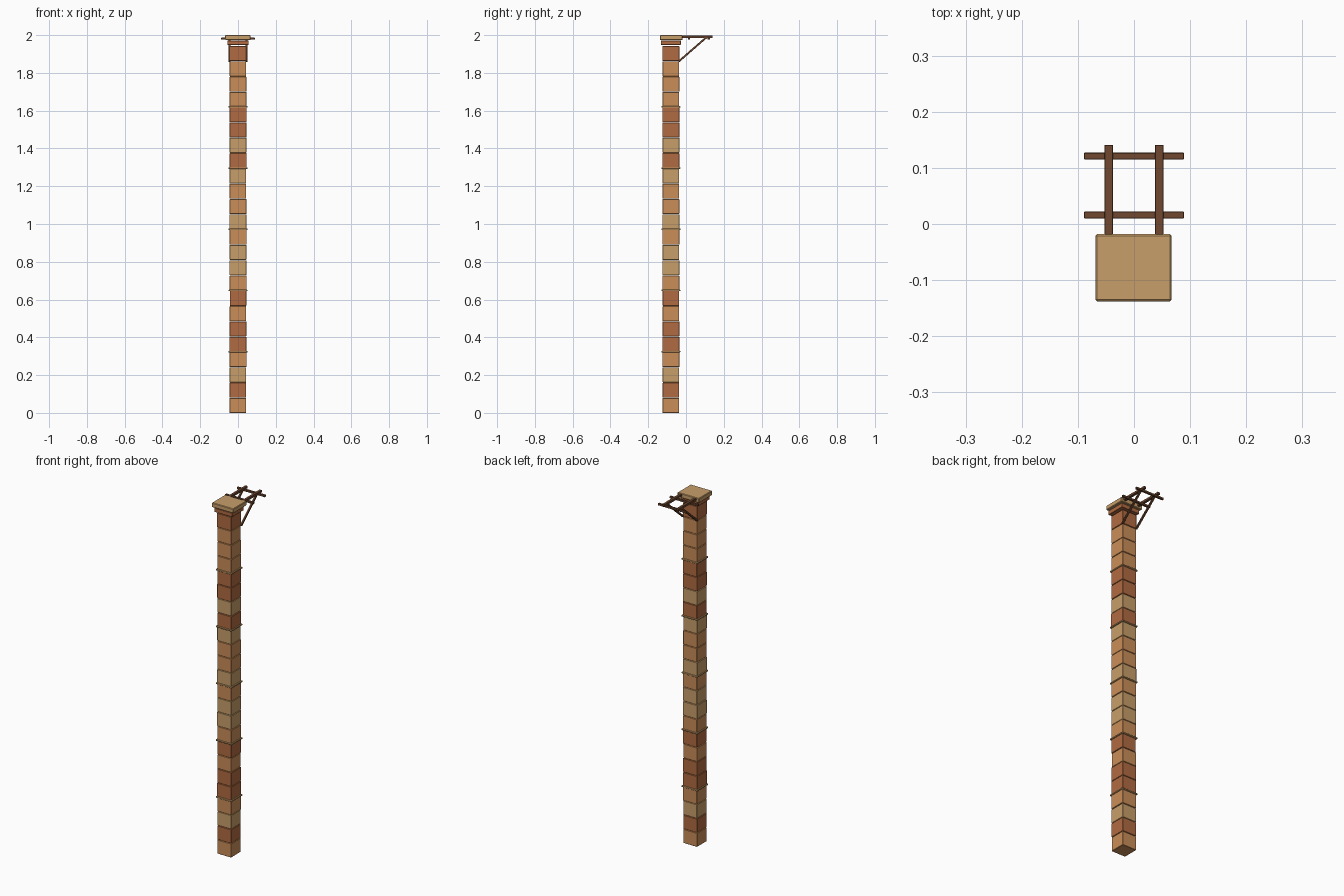
import bpy, random
from mathutils import Vector

random.seed(4)
old = bpy.data.objects.get("Cube")
if old:
    bpy.data.objects.remove(old, do_unlink=True)


def material(name, rgb):
    m = bpy.data.materials.new(name)
    m.use_nodes = True
    linear = [((c / 255 + 0.055) / 1.055) ** 2.4 for c in rgb] + [1]
    m.diffuse_color = linear
    m.node_tree.nodes["Principled BSDF"].inputs["Base Color"].default_value = linear
    return m


TAN = material("tan brick", (200, 159, 106))
ORANGE = material("orange brick", (202, 142, 88))
RED = material("red brick", (176, 107, 65))
WOOD = material("dark wood", (112, 72, 48))


def box(name, centre, size, mat, bevel=0.0015):
    bpy.ops.mesh.primitive_cube_add(size=1, location=centre)
    ob = bpy.context.object
    ob.name = name
    ob.scale = size
    bpy.ops.object.transform_apply(location=False, rotation=False, scale=True)
    ob.data.materials.append(mat)
    mod = ob.modifiers.new("soft edges", "BEVEL")
    mod.width = bevel
    mod.segments = 1
    return ob


def beam(name, start, end, width, depth, mat):
    """Square timber running between two points."""
    a, b = Vector(start), Vector(end)
    ob = box(name, (a + b) / 2, (width, depth, (b - a).length), mat, 0.001)
    ob.rotation_mode = "QUATERNION"
    ob.rotation_quaternion = Vector((0, 0, 1)).rotation_difference(b - a)
    return ob


# Column of stacked blocks, bottom to top
COLUMN_Y = -0.08
PITCH = 0.081
courses = "ORTORRORO" + "TTOTOOT" + "RTRROOOR"
palette = {"O": ORANGE, "R": RED, "T": TAN}
for i, code in enumerate(courses):
    width = 0.089 + random.uniform(-0.002, 0.001)
    box("column_block", (random.uniform(-0.001, 0.001), COLUMN_Y, (i + 0.5) * PITCH - 0.001),
        (width, width, PITCH - 0.002), palette[code])

# Thin ledges every four courses
for k in range(1, 6):
    box("ledge", (0, COLUMN_Y, k * PITCH * 4), (0.1, 0.1, 0.008), TAN)

# Stepped cap
box("cap_lower", (0, COLUMN_Y, 1.96), (0.112, 0.106, 0.023), RED)
box("cap_slab", (-0.001, -0.078, 1.987), (0.136, 0.12, 0.026), TAN, 0.003)

# Timber bracket behind the cap
for side in (-1, 1):
    x = side * 0.045
    box("bracket_rail", (x, 0.05, 1.991), (0.015, 0.182, 0.013), WOOD, 0.001)
    beam("bracket_brace", (x, -0.038, 1.861), (x, 0.108, 1.988), 0.01, 0.01, WOOD)
for y in (0.016, 0.121):
    box("bracket_crossbar", (0, y, 1.981), (0.178, 0.012, 0.011), WOOD, 0.001)
